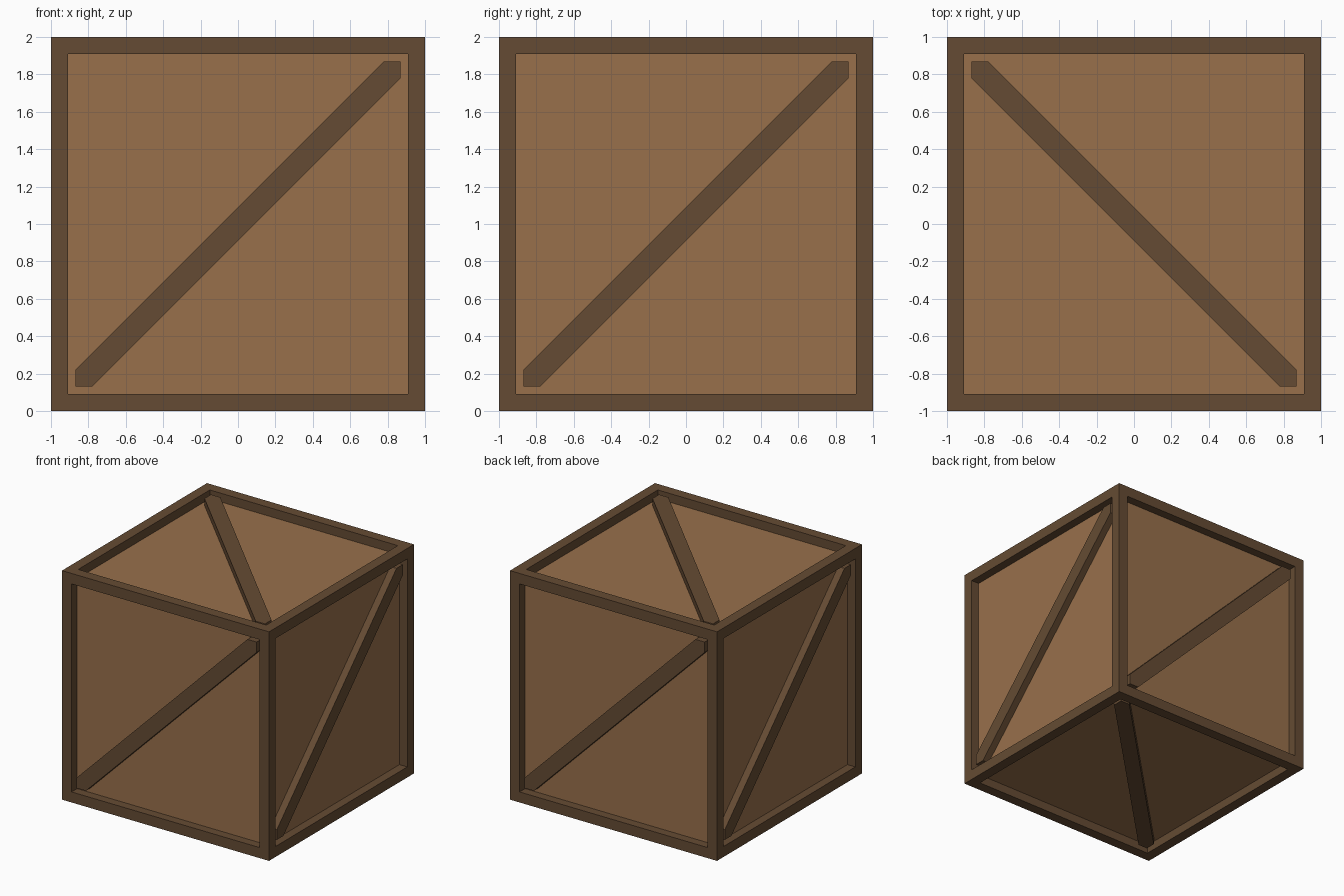
import bpy, bmesh
from math import radians
from mathutils import Matrix

if "Cube" in bpy.data.objects:
    bpy.data.objects.remove(bpy.data.objects["Cube"])

BEAM = 0.13      # frame width
RECESS = 0.076   # panel depth below the frame
SINK = 0.015     # brace depth below the frame
UP = Matrix.Translation((0, 0, 1))


def material(name, srgb):
    m = bpy.data.materials.new(name)
    m.diffuse_color = [((c / 255 + 0.055) / 1.055) ** 2.4 for c in srgb] + [1]
    m.use_nodes = True
    m.node_tree.nodes["Principled BSDF"].inputs["Base Color"].default_value = m.diffuse_color
    return m


def finish(bm, name, mat):
    bmesh.ops.transform(bm, matrix=UP, verts=bm.verts)
    bmesh.ops.recalc_face_normals(bm, faces=bm.faces)
    mesh = bpy.data.meshes.new(name)
    bm.to_mesh(mesh)
    bm.free()
    mesh.materials.append(mat)
    bpy.context.collection.objects.link(bpy.data.objects.new(name, mesh))


dark = material("dark_wood", (101, 75, 51))
light = material("light_wood", (152, 112, 75))

# Frame: cube with a square opening cut through every face
bm = bmesh.new()
bmesh.ops.create_cube(bm, size=2)
openings = list(bm.faces)
bmesh.ops.inset_individual(bm, faces=openings, thickness=BEAM)
for face in openings:
    inward = -face.normal * BEAM
    ext = bmesh.ops.extrude_discrete_faces(bm, faces=[face])["faces"]
    bmesh.ops.translate(bm, vec=inward, verts=ext[0].verts)
    bmesh.ops.delete(bm, geom=ext, context='FACES_ONLY')
bmesh.ops.remove_doubles(bm, verts=bm.verts, dist=1e-4)
finish(bm, "frame", dark)

# Panels: one inner box seen through all six openings
bm = bmesh.new()
bmesh.ops.create_cube(bm, size=2 - 2 * RECESS)
finish(bm, "panels", light)


# Diagonal brace with pointed ends that fit the frame corners
def brace(name, rotation, flip=1):
    a, c = 1 - BEAM, 0.09
    outline = [(-a, -a), (c - a, -a), (a, a - c), (a, a), (a - c, a), (-a, c - a)]
    bm = bmesh.new()
    face = bm.faces.new([bm.verts.new((flip * x, SINK - 1, z)) for x, z in outline])
    ext = bmesh.ops.extrude_face_region(bm, geom=[face])["geom"]
    bmesh.ops.translate(bm, vec=(0, RECESS - SINK + 0.01, 0),
                        verts=[v for v in ext if isinstance(v, bmesh.types.BMVert)])
    bmesh.ops.transform(bm, matrix=rotation, verts=bm.verts)
    finish(bm, name, dark)


for i, side in enumerate(("front", "right", "back", "left")):
    brace(side + "_brace", Matrix.Rotation(radians(90 * i), 4, 'Z'))
brace("top_brace", Matrix.Rotation(radians(-90), 4, 'X'), -1)
brace("bottom_brace", Matrix.Rotation(radians(90), 4, 'X'), -1)
